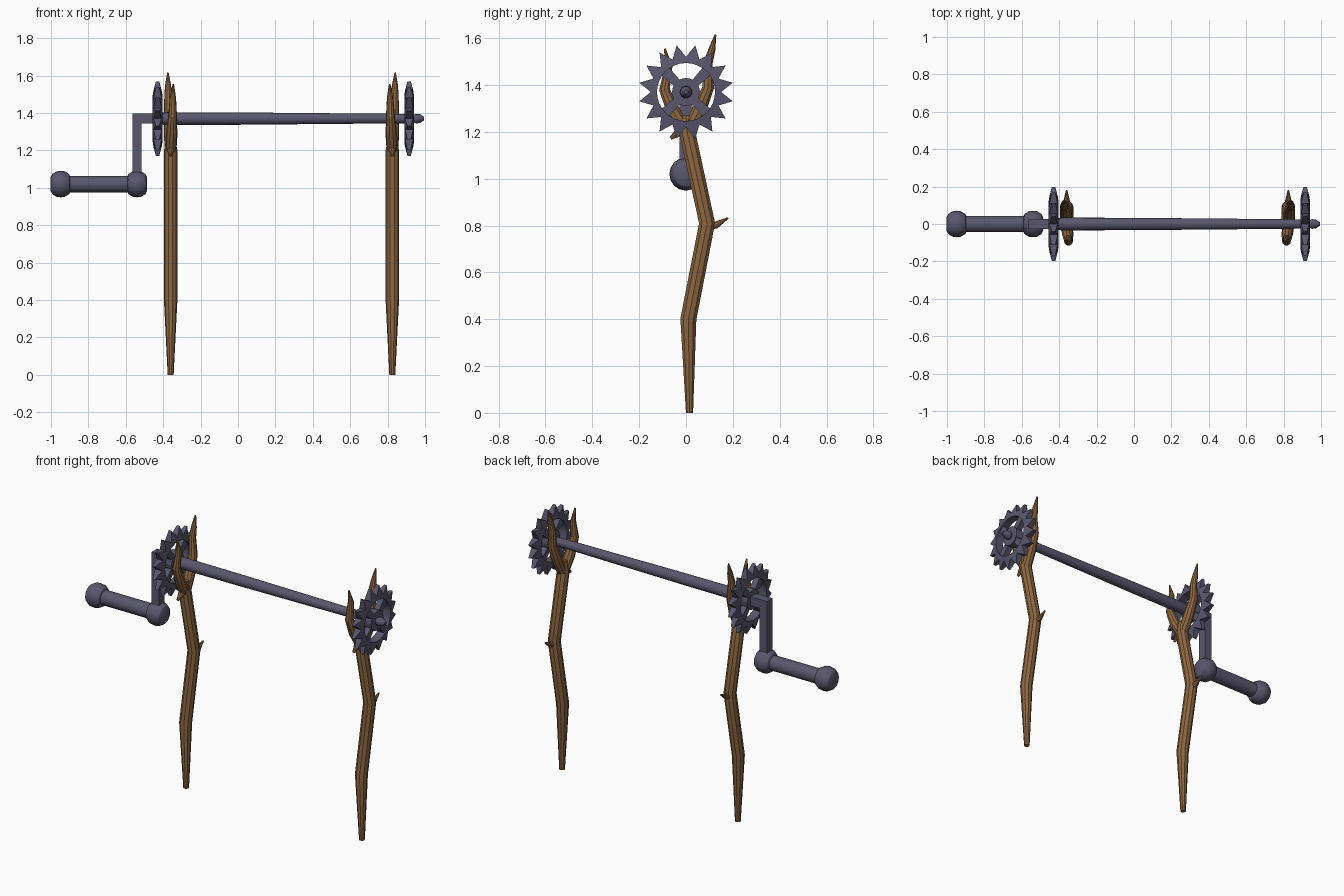
import bpy, bmesh, math
from mathutils import Vector

if "Cube" in bpy.data.objects:
    bpy.data.objects.remove(bpy.data.objects["Cube"])


def material(name, color):
    m = bpy.data.materials.new(name)
    m.diffuse_color = (*color, 1)
    m.use_nodes = True
    m.node_tree.nodes["Principled BSDF"].inputs["Base Color"].default_value = m.diffuse_color
    return m


WOOD = material("brown wood", (0.27, 0.135, 0.053))
METAL = material("dark metal", (0.10, 0.095, 0.15))
AXLE_Z = 1.37


def finish(name, bm, mat, angle=30):
    bmesh.ops.recalc_face_normals(bm, faces=bm.faces)
    me = bpy.data.meshes.new(name)
    bm.to_mesh(me)
    bm.free()
    me.materials.append(mat)
    ob = bpy.data.objects.new(name, me)
    bpy.context.collection.objects.link(ob)
    bpy.ops.object.select_all(action='DESELECT')
    ob.select_set(True)
    bpy.context.view_layer.objects.active = ob
    bpy.ops.object.shade_smooth_by_angle(angle=math.radians(angle))
    return ob


def tube(bm, path, ref, sides=10):
    """Loft rings along (x, y, z, radius) points."""
    pts = [Vector(p[:3]) for p in path]
    rings = []
    for i, p in enumerate(pts):
        t = (pts[min(i + 1, len(pts) - 1)] - pts[max(i - 1, 0)]).normalized()
        v = t.cross(Vector(ref)).normalized()
        u = v.cross(t)
        rings.append([bm.verts.new(p + path[i][3] * (u * math.cos(a) + v * math.sin(a)))
                      for a in (k * math.tau / sides for k in range(sides))])
    for a, b in zip(rings, rings[1:]):
        for k in range(sides):
            bm.faces.new((a[k], a[k - 1], b[k - 1], b[k]))
    bm.faces.new(rings[0])
    bm.faces.new(rings[-1])


def box(bm, lo, hi):
    vs = bmesh.ops.create_cube(bm, size=1)["verts"]
    for v in vs:
        v.co = Vector([(l + h) / 2 + c * (h - l) for l, h, c in zip(lo, hi, v.co)])


# Forked sticks: the second mirrors the first
def forked_stick(name, x, s):
    branches = [
        # trunk
        [(0, .015, 0, .016), (0, .01, .40, .036), (0, .09, .81, .036), (0, .005, 1.20, .036),
         (0, 0, 1.27, .022)],
        # tall prong
        [(0, .005, 1.19, .03), (-.005, .055, 1.29, .032), (-.01, .095, 1.39, .026),
         (-.013, .093, 1.49, .021), (-.014, .11, 1.55, .016), (-.015, .126, 1.615, .004)],
        # short prong
        [(0, .005, 1.19, .03), (.005, -.05, 1.28, .031), (.01, -.092, 1.38, .024),
         (.012, -.074, 1.48, .017), (.014, -.09, 1.555, .004)],
        # twigs
        [(0, .085, .80, .022), (0, .13, .803, .016), (0, .18, .832, .004)],
        [(0, 0, 1.23, .024), (0, -.035, 1.195, .018), (0, -.066, 1.172, .007)],
    ]
    bm = bmesh.new()
    for b in branches:
        tube(bm, [(x + s * p[0], p[1], p[2], p[3]) for p in b], (1, 0, 0))
    finish(name, bm, WOOD)


forked_stick("left_forked_stick", -.36, 1)
forked_stick("right_forked_stick", .825, -1)


# Spiked wheels: star rim, four spokes and hub
def spiked_wheel(name, x, teeth=16):
    bm = bmesh.new()
    loops = []
    for k in range(teeth * 2):
        a = (k + .5) * math.pi / teeth + math.pi / (2 * teeth)
        tip = k % 2 == 0
        a = math.pi / teeth * (k + 1)
        r, w = (.203, .009) if tip else (.15, .022)
        c, s = math.cos(a), math.sin(a)
        loops.append([bm.verts.new((x + h, rr * c, AXLE_Z + rr * s))
                      for h, rr in ((-.026, .124), (-w, r), (w, r), (.026, .124))])
    for a, b in zip(loops, loops[1:] + loops[:1]):
        for k in range(4):
            bm.faces.new((a[k], a[k - 1], b[k - 1], b[k]))
    for i in range(4):
        a = math.pi / 4 + i * math.pi / 2
        d = Vector((0, math.cos(a), math.sin(a)))
        n = Vector((0, -d.z, d.y))
        c = Vector((x, 0, AXLE_Z))
        ends = [[bm.verts.new(c + d * r + n * (w * sn) + Vector((h, 0, 0)))
                 for sn, h in ((-1, -.018), (1, -.018), (1, .018), (-1, .018))]
                for r, w in ((.03, .015), (.132, .024))]
        for k in range(4):
            bm.faces.new((ends[0][k], ends[0][k - 1], ends[1][k - 1], ends[1][k]))
        bm.faces.new(ends[0])
        bm.faces.new(ends[1])
    tube(bm, [(x - .024, 0, AXLE_Z, .06), (x + .024, 0, AXLE_Z, .06)], (0, 0, 1), 16)
    finish(name, bm, METAL, 15)


spiked_wheel("left_spiked_wheel", -.43)
spiked_wheel("right_spiked_wheel", .915)


# Long tapered spit with a small pointed tip
def turned(name, profile, z, sides=16):
    bm = bmesh.new()
    tube(bm, [(x, 0, z, r) for x, r in profile], (0, 0, 1), sides)
    finish(name, bm, METAL)


turned("spit_rod", [(-.45, .03), (-.38, .034), (0, .033), (.9, .025), (.94, .02), (.952, .026),
                    (.972, .024), (.995, .009)], AXLE_Z)

# Square bent crank arm
bm = bmesh.new()
box(bm, (-.565, -.027, 1.343), (-.40, .027, 1.397))
box(bm, (-.565, -.027, 1.03), (-.515, .027, 1.343))
finish("crank_arm", bm, METAL)

# Crank handle with a knob at each end
turned("crank_handle", [(-.95, .044), (-.54, .044)], 1.02)
for name, x in (("outer_knob", -.948), ("inner_knob", -.54)):
    turned(name, [(x + h, r) for h, r in ((-.054, .036), (-.045, .054), (-.022, .068), (0, .071),
                                          (.022, .068), (.045, .054), (.054, .036))], 1.02)
